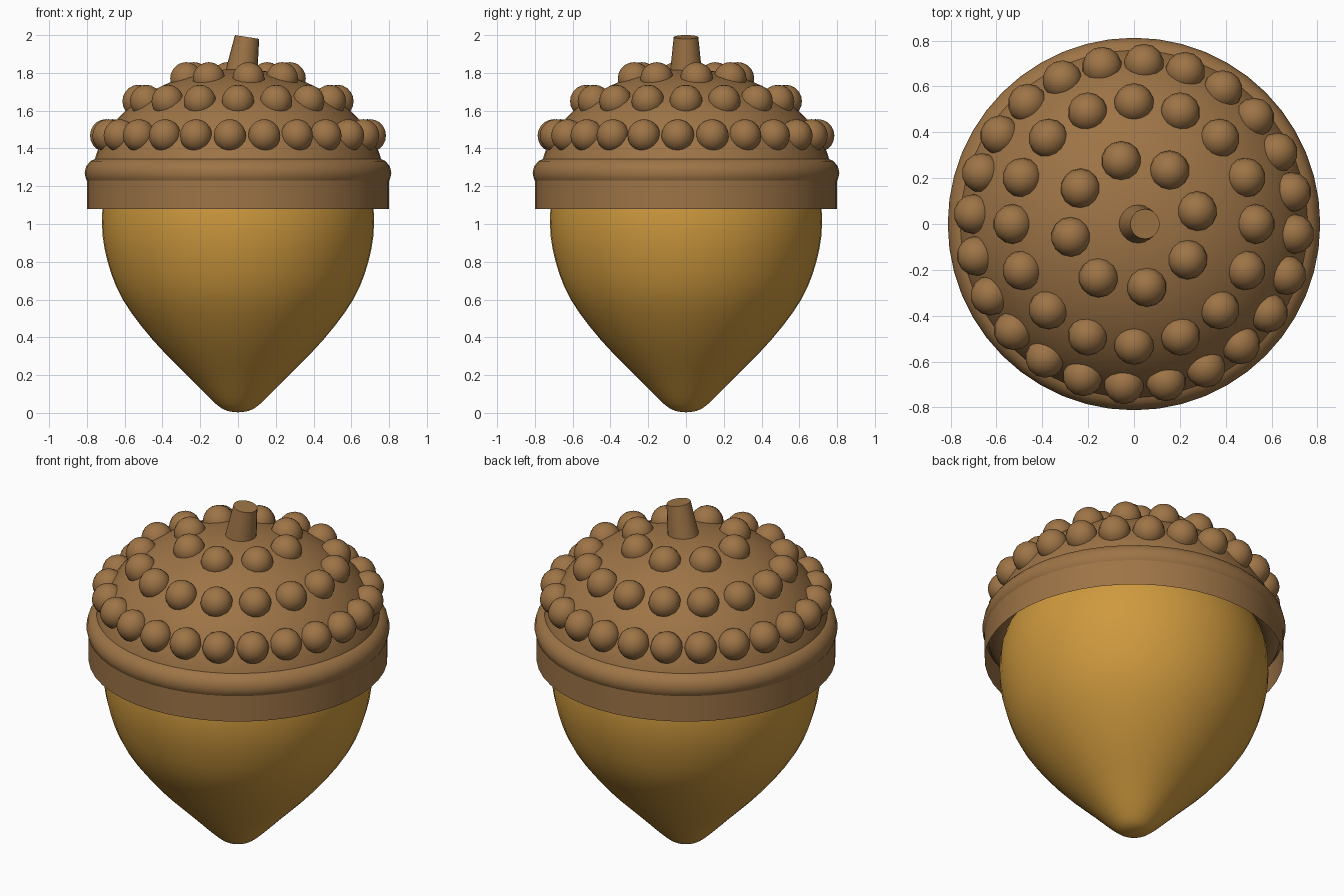
import bpy
from math import pi, sin, cos, radians
from mathutils import Vector

if "Cube" in bpy.data.objects:
    bpy.data.objects.remove(bpy.data.objects["Cube"])


def material(name, rgb):
    m = bpy.data.materials.new(name)
    m.diffuse_color = (*rgb, 1)
    m.use_nodes = True
    m.node_tree.nodes["Principled BSDF"].inputs["Base Color"].default_value = m.diffuse_color
    return m


CAP = material("cap_brown", (0.34, 0.175, 0.062))
NUT = material("nut_gold", (0.62, 0.32, 0.048))


def finish(ob, name, mat, angle=40):
    ob.name = name
    ob.data.materials.append(mat)
    bpy.ops.object.select_all(action='DESELECT')
    ob.select_set(True)
    bpy.context.view_layer.objects.active = ob
    bpy.ops.object.shade_smooth_by_angle(angle=radians(angle))
    return ob


def smooth_profile(pts, steps=3):
    # Catmull-Rom curve through (radius, height) points
    p = [Vector(q) for q in pts]
    p = [2 * p[0] - p[1]] + p + [2 * p[-1] - p[-2]]
    out = []
    for a, b, c, d in zip(p, p[1:], p[2:], p[3:]):
        for i in range(steps):
            t = i / steps
            out.append(0.5 * (2 * b + (c - a) * t + (2 * a - 5 * b + 4 * c - d) * t * t
                              + (3 * b - a - 3 * c + d) * t ** 3))
    return out + [p[-2]]


def lathe(name, profile, mat, n=48):
    # profile runs bottom to top; zero radius becomes a single pole vertex
    verts, rings, faces = [], [], []
    for r, z in profile:
        k = 1 if r < 1e-4 else n
        rings.append([len(verts) + i for i in range(k)])
        verts += [(r * cos(2 * pi * i / n), r * sin(2 * pi * i / n), z) for i in range(k)]
    for a, b in zip(rings, rings[1:]):
        for i in range(n):
            quad = [a[i % len(a)], a[(i + 1) % len(a)], b[(i + 1) % len(b)], b[i % len(b)]]
            faces.append(list(dict.fromkeys(quad)))
    me = bpy.data.meshes.new(name)
    me.from_pydata(verts, [], faces)
    ob = bpy.data.objects.new(name, me)
    bpy.context.collection.objects.link(ob)
    return finish(ob, name, mat)


# Nut body, closing under the cap
lathe("nut", smooth_profile([(0, 0.003), (0.06, 0.012), (0.12, 0.05), (0.25, 0.18), (0.45, 0.385),
                             (0.61, 0.60), (0.69, 0.80), (0.72, 1.0), (0.69, 1.2),
                             (0.55, 1.38), (0.30, 1.48), (0, 1.5)]), NUT)

# Cap dome: upper half of a flattened sphere
DOME_R, DOME_H, DOME_Z = 0.78, 0.62, 1.2
dome = [(DOME_R * cos(i * pi / 32), DOME_Z + DOME_H * sin(i * pi / 32)) for i in range(16)]
lathe("cap_dome", dome + [(0, DOME_Z + DOME_H)], CAP)

# Open band hanging below the dome
lathe("cap_band", [(0.80, 1.08), (0.80, 1.26)], CAP)

# Rounded rim
bpy.ops.mesh.primitive_torus_add(major_segments=48, minor_segments=14, major_radius=0.732,
                                 minor_radius=0.08, location=(0, 0, 1.27))
finish(bpy.context.object, "cap_rim", CAP)

# Rings of bumps: count, ring radius, height, start angle
k = 0
for count, ring, z, start in ((24, 0.70, 1.468, 0.2), (16, 0.527, 1.65, 0), (8, 0.28, 1.77, 0.2)):
    for i in range(count):
        a = start + 2 * pi * i / count
        bpy.ops.mesh.primitive_uv_sphere_add(segments=14, ring_count=10, radius=0.087,
                                             location=(ring * cos(a), ring * sin(a), z))
        k += 1
        finish(bpy.context.object, f"cap_bump_{k}", CAP, 60)

# Tilted, tapered stem
tilt = radians(9)
axis = Vector((sin(tilt), 0, cos(tilt)))
length = 0.26
bpy.ops.mesh.primitive_cone_add(vertices=20, radius1=0.092, radius2=0.065, depth=length,
                                location=Vector((0.048, 0, 1.99)) - axis * length / 2,
                                rotation=(0, tilt, 0))
finish(bpy.context.object, "stem", CAP)
